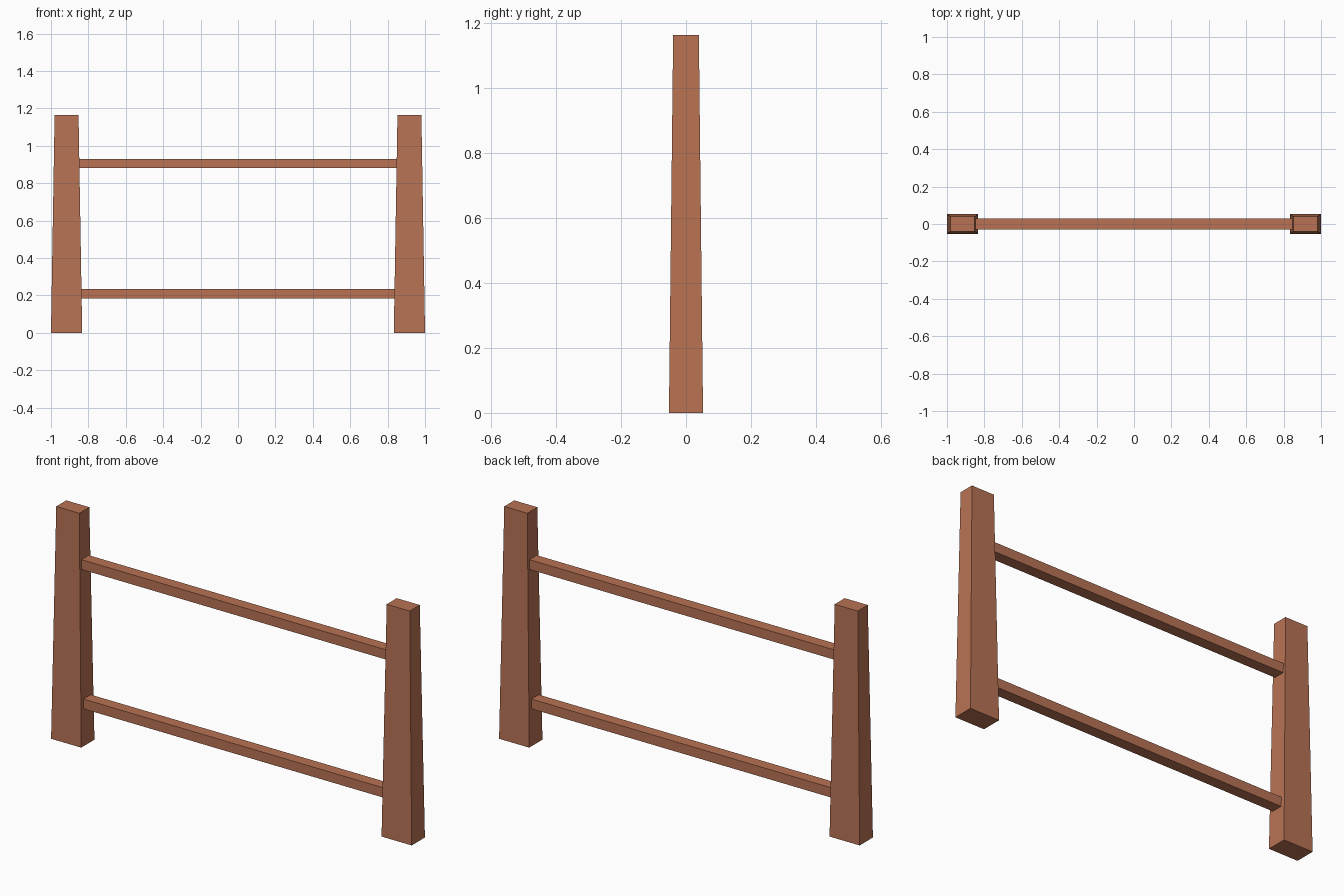
import bpy
import bmesh

if "Cube" in bpy.data.objects:
    bpy.data.objects.remove(bpy.data.objects["Cube"])

wood = bpy.data.materials.new("reddish_brown_wood")
wood.diffuse_color = (0.48, 0.17, 0.087, 1.0)
wood.use_nodes = True
wood.node_tree.nodes["Principled BSDF"].inputs["Base Color"].default_value = wood.diffuse_color


def add_box(name, center, size, top_scale=(1, 1)):
    """Box with an optionally narrowed top."""
    mesh = bpy.data.meshes.new(name)
    bm = bmesh.new()
    bmesh.ops.create_cube(bm, size=1)
    for v in bm.verts:
        sx, sy = top_scale if v.co.z > 0 else (1, 1)
        v.co.x *= size[0] * sx
        v.co.y *= size[1] * sy
        v.co.z *= size[2]
    bm.to_mesh(mesh)
    bm.free()
    mesh.materials.append(wood)
    obj = bpy.data.objects.new(name, mesh)
    obj.location = center
    bpy.context.collection.objects.link(obj)
    return obj


# Tapered posts
H = 1.165
for side, sign in (("left", -1), ("right", 1)):
    add_box(side + "_post", (sign * 0.9165, 0, H / 2), (0.167, 0.105, H), (0.766, 0.755))

# Horizontal rails, ends set slightly into the posts
add_box("lower_rail", (0, 0, 0.209), (1.69, 0.058, 0.049))
add_box("upper_rail", (0, 0, 0.905), (1.71, 0.058, 0.049))
